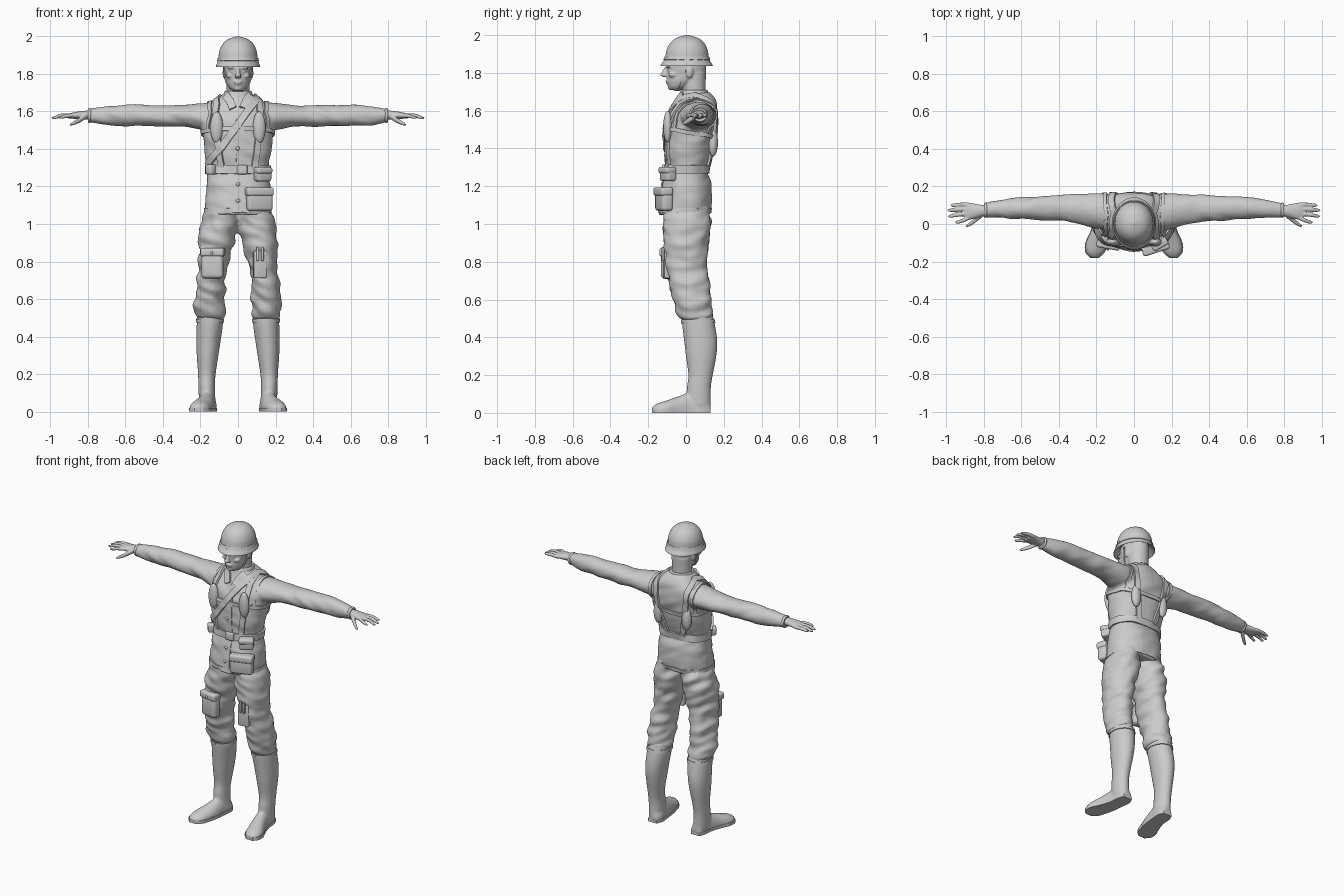
import bpy, bmesh, math
from mathutils import Vector, Matrix, noise
from mathutils.bvhtree import BVHTree

if "Cube" in bpy.data.objects:
    bpy.data.objects.remove(bpy.data.objects["Cube"])

grey = bpy.data.materials.new("plain grey")
grey.use_nodes = True
grey.diffuse_color = (0.6, 0.6, 0.6, 1)
grey.node_tree.nodes["Principled BSDF"].inputs["Base Color"].default_value = (0.6, 0.6, 0.6, 1)


def loft(bm, rows, axis="Z", side=1, power=1.0, low=-9, high=9, sides=32, steps=4):
    """Smooth skin through rows of (position, centre a, centre b, radius a, radius b)."""
    pts = [rows[0]] + rows + [rows[-1]]
    fine = []
    for p, q, r, s in zip(pts, pts[1:], pts[2:], pts[3:]):
        for k in range(steps):
            t = k / steps
            fine.append([b + (c - a) * t / 2 + (2 * a - 5 * b + 4 * c - d) * t * t / 2
                         + (3 * b - a - 3 * c + d) * t ** 3 / 2 for a, b, c, d in zip(p, q, r, s)])
    fine.append(rows[-1])
    rings = []
    for t, ca, cb, ra, rb in fine:
        ring = []
        for i in range(sides):
            u = 2 * math.pi * i / sides
            c, s = math.cos(u), math.sin(u)
            a = ca + ra * math.copysign(abs(c) ** power, c)
            b = cb + rb * math.copysign(abs(s) ** power, s)
            x, y, z = {"Z": (a, b, t), "X": (t, a, b), "Y": (a, t, b)}[axis]
            ring.append(bm.verts.new((x * side, y, min(max(z, low), high))))
        rings.append(ring)
    for lo, hi in zip(rings, rings[1:]):
        for i in range(sides):
            j = (i + 1) % sides
            bm.faces.new((lo[i], lo[j], hi[j], hi[i]))
    bm.faces.new(rings[0])
    bm.faces.new(rings[-1])


def blob(bm, loc, radii):
    bmesh.ops.create_uvsphere(bm, u_segments=20, v_segments=12, radius=1,
                              matrix=Matrix.Translation(loc) @ Matrix.Diagonal((*radii, 1)))


def finish(bm, name, voxel=0, fold=0, smooth=4, angle=40):
    """Turn a bmesh into an object, optionally fused into one skin with cloth folds."""
    bmesh.ops.recalc_face_normals(bm, faces=bm.faces)
    mesh = bpy.data.meshes.new(name)
    bm.to_mesh(mesh)
    bm.free()
    obj = bpy.data.objects.new(name, mesh)
    bpy.context.collection.objects.link(obj)
    if voxel:
        remesh = obj.modifiers.new("fuse", "REMESH")
        remesh.mode, remesh.voxel_size = "VOXEL", voxel
        relax = obj.modifiers.new("relax", "SMOOTH")
        relax.iterations = smooth
        bpy.context.view_layer.update()
        mesh = bpy.data.meshes.new_from_object(obj.evaluated_get(bpy.context.evaluated_depsgraph_get()))
        obj.modifiers.clear()
        obj.data = mesh
        if fold:
            moves = [v.normal * fold * noise.noise((v.co.x * 9, v.co.y * 9, v.co.z * 20 + v.co.x * 8))
                     for v in mesh.vertices]
            for v, m in zip(mesh.vertices, moves):
                v.co += m
    mesh.materials.clear()
    mesh.materials.append(grey)
    mesh.shade_smooth()
    if not voxel:
        mesh.set_sharp_from_angle(angle=math.radians(angle))
    return obj


def tree_of(obj):
    return BVHTree.FromPolygons([v.co for v in obj.data.vertices], [p.vertices for p in obj.data.polygons])


def strap(name, tree, path, width, thick=0.009, steps=10):
    """Flat band laid along the surface near the path."""
    path = [Vector(p) for p in path]
    hits = [tree.find_nearest(a.lerp(b, k / steps))[:2] for a, b in zip(path, path[1:]) for k in range(steps)]
    hits.append(tree.find_nearest(path[-1])[:2])
    bm, last = bmesh.new(), None
    for i, (p, n) in enumerate(hits):
        near = hits[max(i - 1, 0):i + 2]
        n = sum((h[1] for h in near), Vector()).normalized()
        across = (near[-1][0] - near[0][0]).cross(n).normalized() * width / 2
        ring = [bm.verts.new(p + across * s + n * h)
                for s, h in ((-1, -0.012), (-1, thick), (1, thick), (1, -0.012))]
        if last:
            for k in range(4):
                bm.faces.new((last[k], last[k - 1], ring[k - 1], ring[k]))
        else:
            bm.faces.new(ring)
        last = ring
    bm.faces.new(last)
    return finish(bm, name)


def box(name, loc, size, turn=0, bevel=0.012):
    bm = bmesh.new()
    bmesh.ops.create_cube(bm, size=1, matrix=Matrix.Translation(loc)
                          @ Matrix.Rotation(math.radians(turn), 4, "Z") @ Matrix.Diagonal((*size, 1)))
    bmesh.ops.bevel(bm, geom=bm.edges[:], offset=bevel, segments=3, affect="EDGES", profile=0.5)
    return finish(bm, name)


def loop(z, rx, front, back, lift=0):
    mid, ry = (front + back) / 2, (back - front) / 2
    return [(rx * math.sin(u), mid - ry * math.cos(u), z + lift * math.cos(u))
            for u in (2 * math.pi * i / 16 for i in range(17))]


SIDES = ((1, "left"), (-1, "right"))

# Jacket: torso and sleeves fused
bm = bmesh.new()
torso = [(1.05, .178, -.142, .13), (1.12, .176, -.135, .135), (1.2, .171, -.125, .135), (1.29, .163, -.105, .115),
         (1.38, .176, -.112, .14), (1.47, .188, -.112, .16), (1.55, .19, -.1, .172), (1.62, .165, -.07, .168),
         (1.66, .12, -.045, .155), (1.7, .07, -.025, .12)]
loft(bm, [(z, 0, (f + b) / 2, r, (b - f) / 2) for z, r, f, b in torso], power=.88)
sleeve = [(.08, .062, 1.578, .095, .08), (.2, .068, 1.573, .093, .07), (.3, .08, 1.576, .078, .058),
          (.4, .083, 1.576, .07, .057), (.5, .085, 1.578, .064, .058), (.6, .085, 1.579, .056, .057),
          (.7, .08, 1.577, .05, .051), (.795, .074, 1.578, .038, .037)]
for s, side in SIDES:
    loft(bm, sleeve, "X", s)
jacket = finish(bm, "jacket", .01, .007, 5)
cloth = tree_of(jacket)

# Trousers with gathered knees
bm = bmesh.new()
leg = [(1.1, .08, 0, .085, .115), (1.0, .1, .004, .099, .126), (.93, .11, .003, .099, .12), (.8, .13, .003, .08, .111),
       (.7, .142, .015, .077, .106), (.62, .15, .025, .078, .102), (.57, .153, .035, .081, .098),
       (.525, .15, .045, .081, .095), (.495, .15, .052, .068, .082)]
for s, side in SIDES:
    loft(bm, leg, side=s)
trousers = finish(bm, "trousers", .01, .016, 5)
thighs = tree_of(trousers)

# Boots with soles
shaft = [(.54, .15, .055, .066, .08), (.47, .15, .066, .07, .087), (.38, .157, .078, .065, .088),
         (.3, .162, .08, .058, .081), (.2, .166, .077, .047, .065), (.13, .167, .068, .044, .064),
         (.04, .163, .068, .045, .064)]
foot = [(.13, .158, .02, .03, .04), (.09, .158, .02, .045, .07), (.03, .163, .02, .045, .09),
        (-.04, .178, .02, .052, .068), (-.1, .198, .015, .058, .052), (-.15, .207, .015, .05, .036),
        (-.18, .21, .015, .022, .016)]
for s, side in SIDES:
    bm = bmesh.new()
    loft(bm, shaft, side=s)
    loft(bm, foot, "Y", s, low=.004)
    boot = finish(bm, side + "_boot", .009)
    strap(side + "_boot_cuff", tree_of(boot), [(p[0] + s * .15, p[1], p[2]) for p in loop(.485, .068, -.02, .15)], .02, .005)
    bm = bmesh.new()
    loft(bm, [(y, x, .01, r * 1.05, .05) for y, x, z, r, h in foot], "Y", s, low=0, high=.02, power=.8)
    finish(bm, side + "_sole")

# Hands
fingers = [(.105, .975, .1, 1.572), (.08, .99, .073, 1.566), (.055, .988, .042, 1.566), (.032, .95, .01, 1.568)]
for s, side in SIDES:
    bm = bmesh.new()
    loft(bm, [(.77, .073, 1.58, .028, .026), (.82, .07, 1.58, .033, .023), (.87, .068, 1.578, .044, .018),
              (.905, .07, 1.575, .042, .012)], "X", s)
    for y, tip, y_tip, z_tip in fingers:
        loft(bm, [(.88, y, 1.577, .011, .011), (tip - .045, (y + y_tip) / 2, 1.577, .011, .011),
                  (tip - .01, y_tip, z_tip, .009, .008), (tip + .003, y_tip, z_tip, .004, .004)], "X", s, sides=12)
    loft(bm, [(.81, .05, 1.575, .016, .016), (.85, .018, 1.55, .014, .014), (.88, -.004, 1.535, .011, .01),
              (.897, -.012, 1.528, .004, .004)], "X", s, sides=12)
    finish(bm, side + "_hand", .004, smooth=3)
    bm = bmesh.new()
    loft(bm, [(.782, .074, 1.578, .036, .036), (.79, .074, 1.578, .041, .04), (.8, .074, 1.578, .036, .035)], "X", s)
    finish(bm, side + "_cuff")

# Head, neck and face
bm = bmesh.new()
loft(bm, [(1.708, 0, -.052, .026, .028), (1.725, 0, -.042, .046, .052), (1.755, 0, -.02, .062, .08),
          (1.79, 0, 0, .069, .1), (1.84, 0, .002, .074, .105), (1.9, 0, .005, .07, .098)])
loft(bm, [(1.64, 0, .05, .07, .07), (1.7, 0, .043, .062, .062), (1.8, 0, .04, .064, .066)])
loft(bm, [(1.832, 0, -.098, .009, .014), (1.805, 0, -.11, .011, .018), (1.788, 0, -.115, .017, .022),
          (1.778, 0, -.103, .013, .015)])
for loc, radii in (((0, -.098, 1.758), (.024, .012, .006)), ((0, -.095, 1.748), (.02, .012, .006)),
                   ((0, -.078, 1.724), (.024, .019, .016))):
    blob(bm, loc, radii)
for s, side in SIDES:
    blob(bm, (s * .03, -.09, 1.833), (.026, .016, .008))
    blob(bm, (s * .042, -.068, 1.79), (.021, .024, .016))
    blob(bm, (s * .03, -.083, 1.813), (.014, .013, .008))
    blob(bm, (s * .072, .018, 1.805), (.01, .02, .032))
head = finish(bm, "head", .005, smooth=3)
strap("chin_strap", tree_of(head), [(.08, -.005, 1.85), (.07, -.01, 1.78), (.045, -.03, 1.73), (0, -.05, 1.7),
                                    (-.045, -.03, 1.73), (-.07, -.01, 1.78), (-.08, -.005, 1.85)], .014, .005)

# Helmet with flared rim and band
bm = bmesh.new()
loft(bm, [(1.87, 0, .003, .08, .095), (1.838, 0, .003, .112, .134), (1.842, 0, .003, .117, .138),
          (1.862, 0, .004, .11, .124), (1.885, 0, .005, .104, .115), (1.92, 0, .006, .1, .109),
          (1.958, 0, .006, .083, .09), (1.985, 0, .006, .052, .057), (2.0, 0, .006, .006, .006)], sides=48)
helmet = finish(bm, "helmet")
strap("helmet_band", tree_of(helmet), loop(1.876, .106, -.113, .122), .016, .004)

# Collar, placket and buttons
bm = bmesh.new()
loft(bm, [(1.655, 0, .045, .09, .085), (1.685, 0, .043, .079, .079), (1.715, 0, .045, .07, .068),
          (1.7, 0, .045, .062, .06)])
collar = finish(bm, "collar", .007)
strap("placket", cloth, [(.012, -.08, 1.62), (.012, -.13, 1.4), (.012, -.11, 1.29), (.012, -.15, 1.07)], .04, .004)
for i, z in enumerate((1.57, 1.4, 1.215, 1.125)):
    bm = bmesh.new()
    blob(bm, cloth.find_nearest((0, -.15, z))[0], (.011, .01, .011))
    finish(bm, "button_%d" % i)

# Webbing: shoulder straps, collar flaps, chest and back pouches
for s, side in SIDES:
    strap(side + "_collar_flap", cloth, [(s * .07, -.02, 1.69), (s * .045, -.05, 1.66), (s * .028, -.08, 1.62)], .042, .012)
    strap(side + "_shoulder_strap", cloth, [(s * .09, -.1, 1.3), (s * .115, -.1, 1.5), (s * .118, -.04, 1.64),
          (s * .115, .06, 1.69), (s * .115, .16, 1.61), (s * .105, .18, 1.45), (s * .06, .13, 1.3)], .034, .012)
    strap(side + "_armhole_strap", cloth, [(s * .17, -.07, 1.5), (s * .155, -.05, 1.6), (s * .15, .05, 1.67),
          (s * .155, .15, 1.6), (s * .165, .13, 1.48)], .02, .008)
    for part, spot, radii in (("chest", (s * .115, -.1, 1.515), (.034, .024, .085)),
                              ("back", (s * .115, .17, 1.43), (.032, .026, .075))):
        bm = bmesh.new()
        p, n = cloth.find_nearest(spot)[:2]
        blob(bm, p + n * .008, radii)
        finish(bm, side + "_" + part + "_pouch")
strap("chest_strap", cloth, loop(1.485, .18, -.115, .165, .025), .022, .009)
strap("sling", cloth, [(.1, .06, 1.68), (.095, -.03, 1.66), (0, -.12, 1.53), (-.09, -.12, 1.41), (-.165, -.03, 1.31)], .038, .013)

# Belt, buckle and hem
strap("belt", cloth, loop(1.29, .165, -.11, .12), .045, .012)
strap("jacket_hem", cloth, loop(1.072, .178, -.145, .13), .024, .004)
box("buckle", (.022, -.118, 1.29), (.055, .02, .05), bevel=.006)

# Belt pouches
box("small_pouch", (.13, -.095, 1.265), (.085, .06, .075), 30)
box("small_pouch_flap", (.132, -.099, 1.285), (.092, .064, .035), 30)
box("large_pouch", (.112, -.117, 1.125), (.14, .06, .11), 18, .015)
box("large_pouch_flap", (.113, -.121, 1.172), (.148, .066, .045), 18)
box("hip_pouch", (-.145, -.075, 1.29), (.05, .045, .055), -50)

# Thigh pocket and tool sheath
box("thigh_pocket", (-.135, -.096, .785), (.118, .06, .15), -10, .02)
box("thigh_pocket_flap", (-.135, -.1, .85), (.126, .066, .045), -10)
bm = bmesh.new()
blob(bm, (-.14, -.135, .845), (.008, .006, .008))
finish(bm, "pocket_button")
box("tool_sheath", (.117, -.103, .785), (.07, .03, .145), 8, .006)
for i, x in enumerate((.105, .13)):
    box("tool_handle_%d" % i, (x, -.122, .84), (.014, .014, .075), 8, .005)
